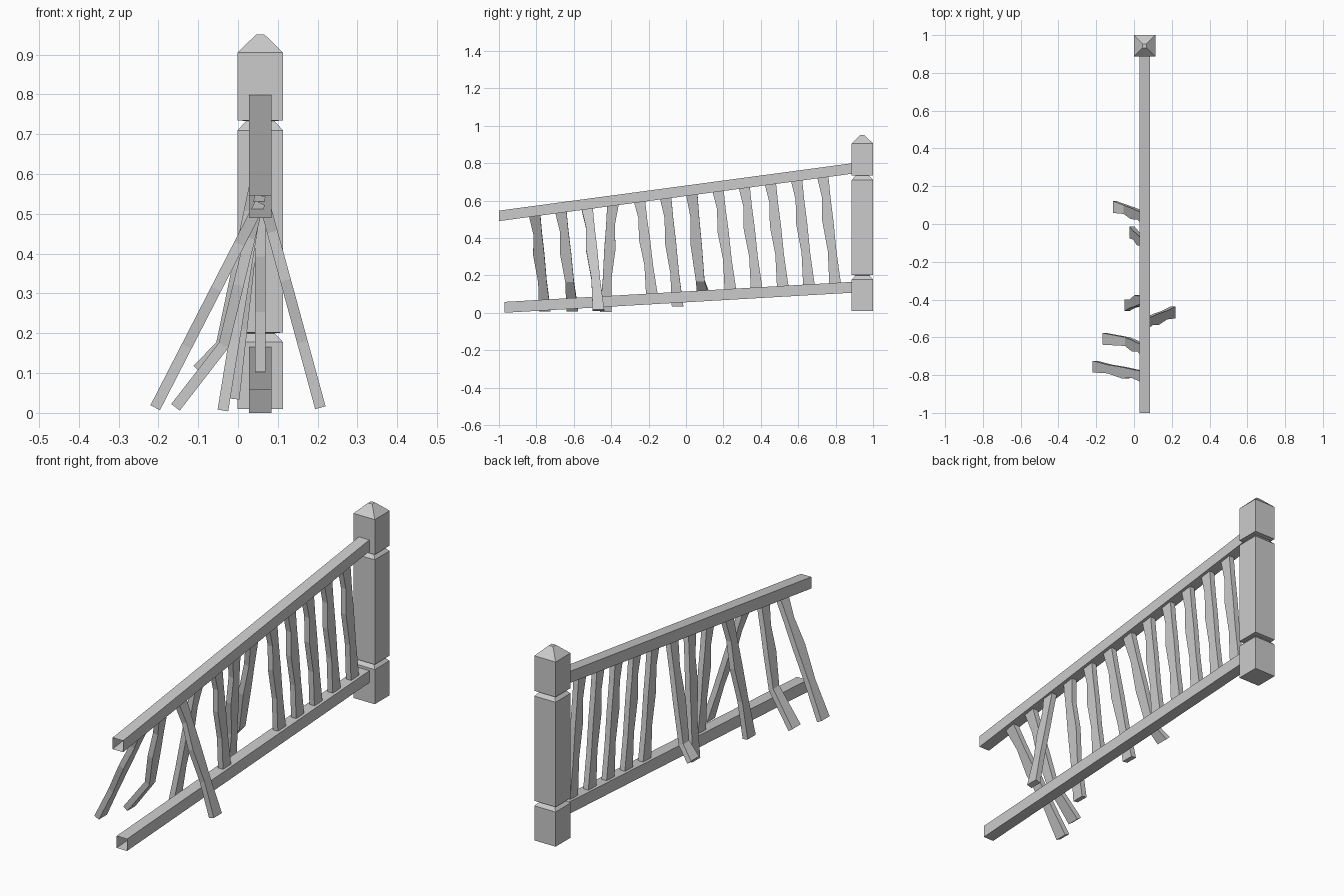
import bpy
import bmesh
from mathutils import Vector

cube = bpy.data.objects.get("Cube")
if cube:
    bpy.data.objects.remove(cube, do_unlink=True)

grey = bpy.data.materials.new("plain grey")
grey.use_nodes = True
colour = (0.6, 0.6, 0.6, 1)
grey.diffuse_color = colour
grey.node_tree.nodes["Principled BSDF"].inputs["Base Color"].default_value = colour

MID_X = 0.056     # centre line of the fence
POST_Y = 0.943


def loft(name, rings, caps=True):
    """Join four-cornered rings into a flat-faced square tube."""
    bm = bmesh.new()
    loops = [[bm.verts.new(p) for p in ring] for ring in rings]
    for a, b in zip(loops, loops[1:]):
        for i in range(4):
            j = (i + 1) % 4
            bm.faces.new((a[i], a[j], b[j], b[i]))
    if caps:
        bm.faces.new(loops[0][::-1])
        bm.faces.new(loops[-1])
    bmesh.ops.recalc_face_normals(bm, faces=bm.faces)
    mesh = bpy.data.meshes.new(name)
    bm.to_mesh(mesh)
    bm.free()
    mesh.materials.append(grey)
    obj = bpy.data.objects.new(name, mesh)
    bpy.context.collection.objects.link(obj)
    return obj


def square(half, z):
    return [(MID_X + sx * half, POST_Y + sy * half, z)
            for sx, sy in ((-1, -1), (1, -1), (1, 1), (-1, 1))]


# Post with two notches and a pointed cap
FULL, NECK, TIP = 0.057, 0.036, 0.011
loft("post", [square(h, z) for h, z in (
    (FULL, 0.01), (FULL, 0.178), (NECK, 0.2), (FULL, 0.202), (FULL, 0.71),
    (NECK, 0.733), (FULL, 0.735), (FULL, 0.905), (TIP, 0.95))])


# Rails: sloping square tubes with open ends
def rail(name, y0, z0, y1, z1, height):
    def end(y, z):
        return [(MID_X - 0.028, y, z), (MID_X + 0.028, y, z),
                (MID_X + 0.028, y, z + height), (MID_X - 0.028, y, z + height)]
    loft(name, [end(y0, z0), end(y1, z1)], caps=False)


rail("top_rail", -1.0, 0.49, 0.886, 0.743, 0.056)
rail("bottom_rail", -0.97, 0.0, 0.886, 0.107, 0.058)

# Baluster outline: fraction down, half width, sideways shift
OUTLINE = ((0, 0.031, 0), (0.2, 0.023, 0.006), (0.42, 0.030, 0),
           (0.7, 0.023, 0.004), (1, 0.031, 0))
THICK = 0.0135


def baluster(name, y_top, y_bottom, end, bend=None):
    top = Vector((MID_X, 0.49 + 0.134 * (y_top + 1) + 0.012))
    end = Vector(end)
    path = []
    for t, _, _ in OUTLINE:
        if bend is None:
            path.append(top.lerp(end, t))
        elif t <= 0.7:
            path.append(top.lerp(Vector(bend), t / 0.7))
        else:
            path.append(end)
    rings = []
    for i, (t, half, shift) in enumerate(OUTLINE):
        along = (path[min(i + 1, 4)] - path[max(i - 1, 0)]).normalized()
        side = Vector((-along.y, along.x)) * THICK
        flip = 1 if y_bottom > y_top else -1
        y = y_top + (y_bottom - y_top) * t + shift * flip
        a, b = path[i] - side, path[i] + side
        rings.append([(a.x, y - half, a.y), (b.x, y - half, b.y),
                      (b.x, y + half, b.y), (a.x, y + half, a.y)])
    loft(name, rings)


# Loose balusters: lower end (x, z), bend point, sideways run
LOOSE = {
    0: ((-0.208, 0.013), None, 0.055),
    1: ((-0.157, 0.014), (-0.036, 0.17), 0.062),
    2: ((0.207, 0.013), None, 0.062),
    3: ((-0.038, 0.006), None, -0.04),
    5: ((-0.010, 0.035), None, 0.065),
    6: ((-0.102, 0.109), (-0.042, 0.172), 0.06),
}
for n in range(12):
    y = -0.81 + 0.14 * n
    foot = (MID_X, 0.058 + 0.0577 * (y + 1.03))
    end, bend, run = LOOSE.get(n, (foot, None, 0.067))
    baluster(f"baluster_{n + 1}", y, y + run, end, bend)
